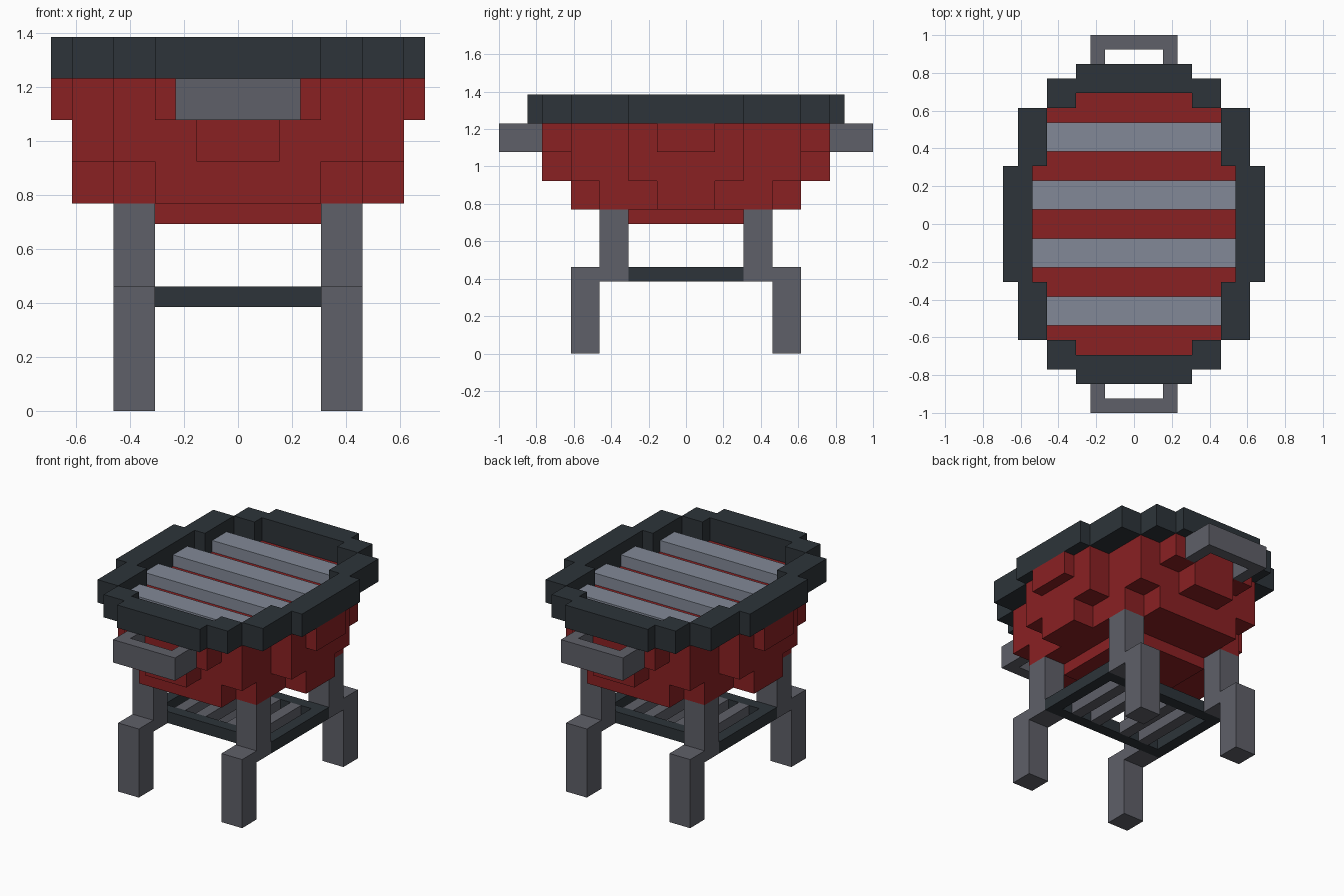
import bpy, bmesh

if "Cube" in bpy.data.objects:
    bpy.data.objects.remove(bpy.data.objects["Cube"])

U = 1 / 13  # one block of the grid


def material(name, rgb):
    m = bpy.data.materials.new(name)
    m.diffuse_color = (*rgb, 1)
    m.use_nodes = True
    m.node_tree.nodes["Principled BSDF"].inputs["Base Color"].default_value = m.diffuse_color
    return m


RED = material("red enamel", (0.254, 0.0150, 0.0165))
DARK = material("dark iron", (0.026, 0.034, 0.041))
GREY = material("grey metal", (0.114, 0.117, 0.140))
STEEL = material("pale steel", (0.223, 0.250, 0.309))


def finish(bm, name, mat):
    bmesh.ops.recalc_face_normals(bm, faces=bm.faces)
    me = bpy.data.meshes.new(name)
    bm.to_mesh(me)
    bm.free()
    me.materials.append(mat)
    ob = bpy.data.objects.new(name, me)
    bpy.context.collection.objects.link(ob)
    return ob


def prism(bm, pts, z0, z1):
    """Extrude an outline (in blocks) from z0 to z1."""
    f = bm.faces.new([bm.verts.new((x * U, y * U, z0 * U)) for x, y in pts])
    r = bmesh.ops.extrude_face_region(bm, geom=[f])
    top = [v for v in r["geom"] if isinstance(v, bmesh.types.BMVert)]
    bmesh.ops.translate(bm, verts=top, vec=(0, 0, (z1 - z0) * U))
    # extrusion keeps or removes the start face depending on context: make sure it is closed
    bmesh.ops.holes_fill(bm, edges=[e for e in bm.edges if e.is_boundary])


def box(bm, x0, x1, y0, y1, z0, z1):
    prism(bm, [(x0, y0), (x1, y0), (x1, y1), (x0, y1)], z0, z1)


def boxes(name, mat, items, mx=False, my=False):
    """Boxes in one object, repeated across x and/or y."""
    bm = bmesh.new()
    for x0, x1, y0, y1, z0, z1 in items:
        for sx in ((1, -1) if mx and x0 >= 0 else (1,)):
            for sy in ((1, -1) if my and y0 >= 0 else (1,)):
                xs, ys = sorted((x0 * sx, x1 * sx)), sorted((y0 * sy, y1 * sy))
                box(bm, *xs, *ys, z0, z1)
    return finish(bm, name, mat)


def stepped(steps):
    """Stepped oval outline from half extents, widest x first."""
    q = []
    for i, (x, y) in enumerate(steps):
        if i:
            q.append((x, steps[i - 1][1]))
        q.append((x, y))
    return (q + [(-x, y) for x, y in reversed(q)]
            + [(-x, -y) for x, y in q] + [(x, -y) for x, y in reversed(q)])


# bowl: stepped layers narrowing downwards
bm = bmesh.new()
for z0, z1, steps in (
        (14, 16, [(9, 2), (8, 4), (6, 8), (4, 10)]),
        (12, 14, [(8, 4), (6, 8), (2, 10)]),
        (10, 12, [(8, 2), (6, 6), (4, 8)]),
        (9, 10, [(4, 4)])):
    prism(bm, stepped(steps), z0, z1)
finish(bm, "bowl", RED)

# rim: ring of blocks around the opening
boxes("rim", DARK, [
    (7, 9, -4, 4, 16, 18),
    (6, 8, 4, 8, 16, 18),
    (4, 6, 8, 10, 16, 18),
    (-4, 4, 9, 11, 16, 18)], True, True)

# cooking grate bars
boxes("grate_bars", STEEL, [
    (-7, 7, 1, 3, 16, 17),
    (-6, 6, 5, 7, 16, 17)], my=True)

# front and back handles
boxes("handles", GREY, [
    (2, 3, 10, 12, 14, 16),
    (-3, 3, 12, 13, 14, 16)], True, True)

# cranked legs
boxes("legs", GREY, [
    (4, 6, 4, 6, 5, 10),
    (4, 6, 6, 8, 0, 6)], True, True)

# lower shelf frame and slats
boxes("shelf_frame", DARK, [
    (5, 6, -4, 4, 5, 6),
    (-5, 5, 3, 4, 5, 6)], True, True)
boxes("shelf_slats", GREY, [
    (1, 2, -3, 3, 5, 6),
    (3, 4, -3, 3, 5, 6)], True)
